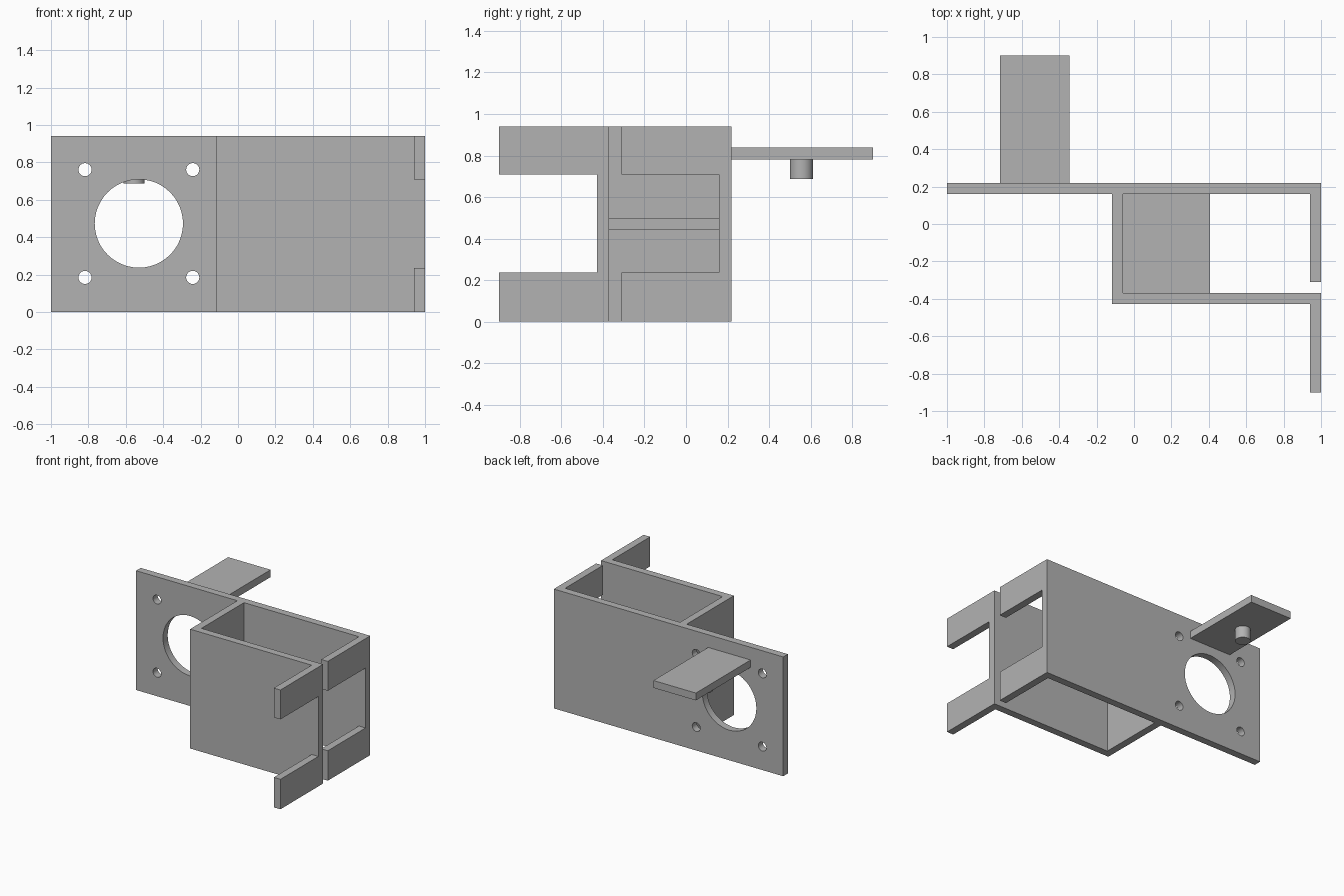
import bpy
import bmesh
from math import radians
from mathutils import Matrix, Vector

cube = bpy.data.objects.get("Cube")
if cube:
    bpy.data.objects.remove(cube, do_unlink=True)

grey = bpy.data.materials.new("plain grey")
grey.use_nodes = True
COLOUR = (0.45, 0.45, 0.45, 1)
grey.diffuse_color = COLOUR
grey.node_tree.nodes["Principled BSDF"].inputs["Base Color"].default_value = COLOUR

HEIGHT = 0.94
T = 0.058                        # sheet thickness
BACK, FRONT = 0.218, -0.428      # outer faces of the two plates
WEB = -0.118                     # outer face of the joining wall
HOLE_X, HOLE_Z = -0.53, 0.473


def make_object(name, bm):
    bmesh.ops.recalc_face_normals(bm, faces=bm.faces)
    mesh = bpy.data.meshes.new(name)
    bm.to_mesh(mesh)
    bm.free()
    mesh.materials.append(grey)
    obj = bpy.data.objects.new(name, mesh)
    bpy.context.collection.objects.link(obj)
    return obj


def box(name, low, high):
    low, high = Vector(low), Vector(high)
    bm = bmesh.new()
    bmesh.ops.create_cube(bm, size=1, matrix=Matrix.Translation((low + high) / 2)
                          @ Matrix.Diagonal((high - low).to_4d()))
    return make_object(name, bm)


def cylinder(bm, centre, radius, depth, rotation=Matrix()):
    bmesh.ops.create_cone(bm, cap_ends=True, segments=48, radius1=radius, radius2=radius,
                          depth=depth, matrix=Matrix.Translation(centre) @ rotation)


def activate(obj):
    bpy.ops.object.select_all(action='DESELECT')
    obj.select_set(True)
    bpy.context.view_layer.objects.active = obj


# Body: long back plate, joining wall and front plate, as one extruded outline
outline = [(-1, BACK), (-1, BACK - T), (WEB, BACK - T), (WEB, FRONT), (1, FRONT),
           (1, FRONT + T), (WEB + T, FRONT + T), (WEB + T, BACK - T), (1, BACK - T), (1, BACK)]
bm = bmesh.new()
face = bm.faces.new([bm.verts.new((x, y, 0)) for x, y in outline])
top = bmesh.ops.extrude_face_region(bm, geom=[face])["geom"]
bmesh.ops.translate(bm, vec=(0, 0, HEIGHT),
                    verts=[v for v in top if isinstance(v, bmesh.types.BMVert)])
body = make_object("bracket_body", bm)

# Round opening and four screw holes through the back plate
bm = bmesh.new()
turn = Matrix.Rotation(radians(90), 4, 'X')
cylinder(bm, (HOLE_X, BACK, HOLE_Z), 0.236, 0.3, turn)
for sx in (-1, 1):
    for sz in (-1, 1):
        cylinder(bm, (HOLE_X + sx * 0.288, BACK, HOLE_Z + sz * 0.288), 0.035, 0.3, turn)
cutter = make_object("hole_cutter", bm)
cutter.hide_render = True
activate(body)
cut = body.modifiers.new("holes", 'BOOLEAN')
cut.operation = 'DIFFERENCE'
cut.solver = 'EXACT'
cut.object = cutter
bpy.ops.object.modifier_apply(modifier=cut.name)
bpy.data.objects.remove(cutter, do_unlink=True)
activate(body)
bpy.ops.object.shade_smooth_by_angle(angle=radians(30))

# Upper and lower flange arms bent forward from both plates
for level, z0, z1 in (("lower", 0, 0.236), ("upper", 0.708, HEIGHT)):
    for side, y0, y1 in (("front", -0.9, FRONT), ("back", -0.31, BACK - T)):
        box(f"{level}_{side}_arm", (1 - T, y0, z0), (1, y1, z1))

# Shelf inside the channel
box("inner_shelf", (WEB + T, FRONT + T, 0.445), (0.407, BACK - T, 0.5))

# Tab behind the back plate with a peg under it
box("rear_tab", (-0.716, BACK, 0.782), (-0.346, 0.9, 0.84))
bm = bmesh.new()
cylinder(bm, (-0.555, 0.556, 0.735), 0.056, 0.094)
peg = make_object("tab_peg", bm)
activate(peg)
bpy.ops.object.shade_smooth_by_angle(angle=radians(30))
